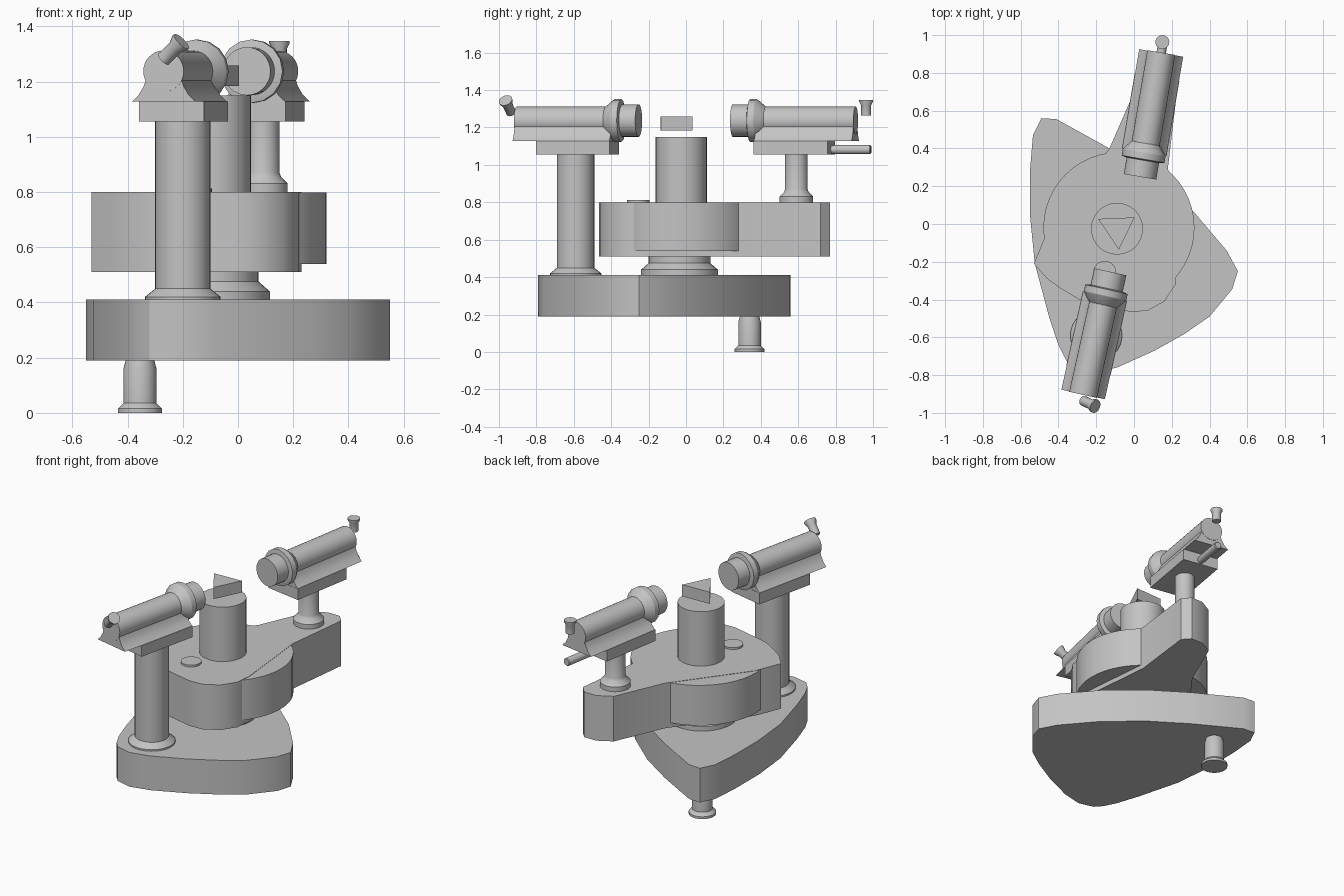
import bpy
import bmesh
from math import radians, cos, sin, pi
from mathutils import Matrix, Vector

if "Cube" in bpy.data.objects:
    bpy.data.objects.remove(bpy.data.objects["Cube"], do_unlink=True)

GREY = (0.55, 0.55, 0.55, 1)
metal = bpy.data.materials.new("plain_grey")
metal.use_nodes = True
metal.diffuse_color = GREY
metal.node_tree.nodes["Principled BSDF"].inputs["Base Color"].default_value = GREY


def finish(name, bm, matrix):
    bm.transform(matrix)
    bmesh.ops.recalc_face_normals(bm, faces=bm.faces)
    mesh = bpy.data.meshes.new(name)
    bm.to_mesh(mesh)
    bm.free()
    mesh.materials.append(metal)
    ob = bpy.data.objects.new(name, mesh)
    bpy.context.collection.objects.link(ob)
    bpy.ops.object.select_all(action="DESELECT")
    ob.select_set(True)
    bpy.context.view_layer.objects.active = ob
    bpy.ops.object.shade_smooth_by_angle(angle=radians(30))
    return ob


def plate(name, outline, low, high, matrix=Matrix()):
    """Extrude a flat outline between two heights."""
    bm = bmesh.new()
    rings = [[bm.verts.new((x, y, h)) for x, y in outline] for h in (low, high)]
    bm.faces.new(rings[0])
    bm.faces.new(rings[1])
    for i in range(len(outline)):
        bm.faces.new((rings[0][i - 1], rings[0][i], rings[1][i], rings[1][i - 1]))
    return finish(name, bm, matrix)


def turned(name, profile, matrix=Matrix(), sides=32):
    """Spin a (radius, height) profile around z, with flat end caps."""
    bm = bmesh.new()
    rings = [[bm.verts.new((r * cos(2 * pi * i / sides), r * sin(2 * pi * i / sides), z))
              for i in range(sides)] for r, z in profile]
    bm.faces.new(rings[0])
    bm.faces.new(rings[-1])
    for a, b in zip(rings, rings[1:]):
        for i in range(sides):
            bm.faces.new((a[i - 1], a[i], b[i], b[i - 1]))
    return finish(name, bm, matrix)


def at(x, y, z=0):
    return Matrix.Translation((x, y, z))


# base slab with its single foot
base = [(-.49, .56), (-.535, .47), (-.55, .29), (-.55, .04), (-.525, -.21),
        (-.45, -.49), (-.4, -.64), (-.36, -.72), (-.32, -.765), (-.22, -.79),
        (-.09, -.76), (.11, -.67), (.27, -.58), (.4, -.49), (.52, -.345),
        (.55, -.25), (.49, -.14), (.32, .06), (.1, .25), (-.13, .4), (-.41, .555)]
plate("base_slab", base, .19, .41)
turned("foot", [(.08, 0), (.08, .015), (.06, .035), (.06, .16), (.052, .19)], at(-.355, .34))

# turntable: neck, round body and the plate that carries the swinging arm
turned("turntable_neck", [(.205, .41), (.205, .44), (.165, .475), (.165, .54)], at(-.09, -.035))
turned("turntable_disc", [(.4, .54), (.4, .798)], at(-.08, -.02), 48)
arm = [(-.13, .4), (-.46, -.04), (-.53, -.21), (-.46, -.29), (-.39, -.34),
       (-.29, -.4), (-.13, -.44), (-.02, -.465), (.07, -.46), (.16, -.41),
       (.22, -.32), (.23, -.215), (.18, .3), (.23, .72), (.185, .77), (.1, .77), (.01, .72)]
plate("arm_plate", arm, .51, .8)
turned("clamp_button", [(.06, .79), (.06, .812)], at(-.155, -.255))

# centre column and the triangular glass above it
turned("centre_column", [(.137, .79), (.137, 1.15)], at(-.09, -.025))
plate("prism", [(-.19, .027), (-.08, -.135), (.003, .035)], 1.183, 1.258)

# supporting posts
turned("tall_post", [(.137, .41), (.137, .42), (.1, .45), (.1, 1.06)], at(-.2, -.59))
turned("short_post", [(.09, .8), (.09, .83), (.066, .855), (.06, .87), (.06, 1.06)], at(.09, .59))

# one optical tube assembly, pointing along its local +x
along_x = Matrix.Rotation(pi / 2, 4, "Y")
section = Matrix(((0, 0, 1, 0), (1, 0, 0, 0), (0, 1, 0, 0), (0, 0, 0, 1)))
right_side = [(.118, 1.127), (.092, 1.152), (.073, 1.185), (.064, 1.215)]
cradle = right_side + [(-y, z) for y, z in reversed(right_side)]


def scope(name, x, y, heading):
    place = at(x, y) @ Matrix.Rotation(radians(heading), 4, "Z")
    axis = place @ at(0, 0, 1.237) @ along_x
    plate(name + "_block", [(-.19, -.12), (.212, -.12), (.212, .12), (-.19, .12)],
          1.055, 1.127, place)
    plate(name + "_cradle", cradle, -.32, .21, place @ section)
    turned(name + "_tube", [(.075, -.322), (.075, .2)], axis)
    turned(name + "_collar", [(.075, .165), (.105, .2), (.115, .215), (.115, .25), (.09, .256)],
           axis, 16)
    turned(name + "_objective", [(.087, .24), (.087, .345)], axis)
    return place


scope("telescope", -.2, -.59, 77.5)
back = scope("collimator", .09, .59, 260.3)

# handle under the rear tube
turned("handle_rod", [(.02, -.405), (.025, -.4), (.025, -.22), (.02, -.18)],
       back @ at(0, 0, 1.082) @ along_x, 16)


# small eyepieces, one tilted and one upright
def eyepiece(name, start, end):
    start, end = Vector(start), Vector(end)
    way = end - start
    n = way.length
    turned(name, [(.027, 0), (.027, n * .65), (.037, n * .9), (.037, n)],
           Matrix.Translation(start) @ way.to_track_quat("Z", "Y").to_matrix().to_4x4(), 16)


eyepiece("tilted_eyepiece", (-.27, -.935, 1.28), (-.205, -.965, 1.345))
eyepiece("upright_eyepiece", (.15, .963, 1.265), (.15, .963, 1.347))
